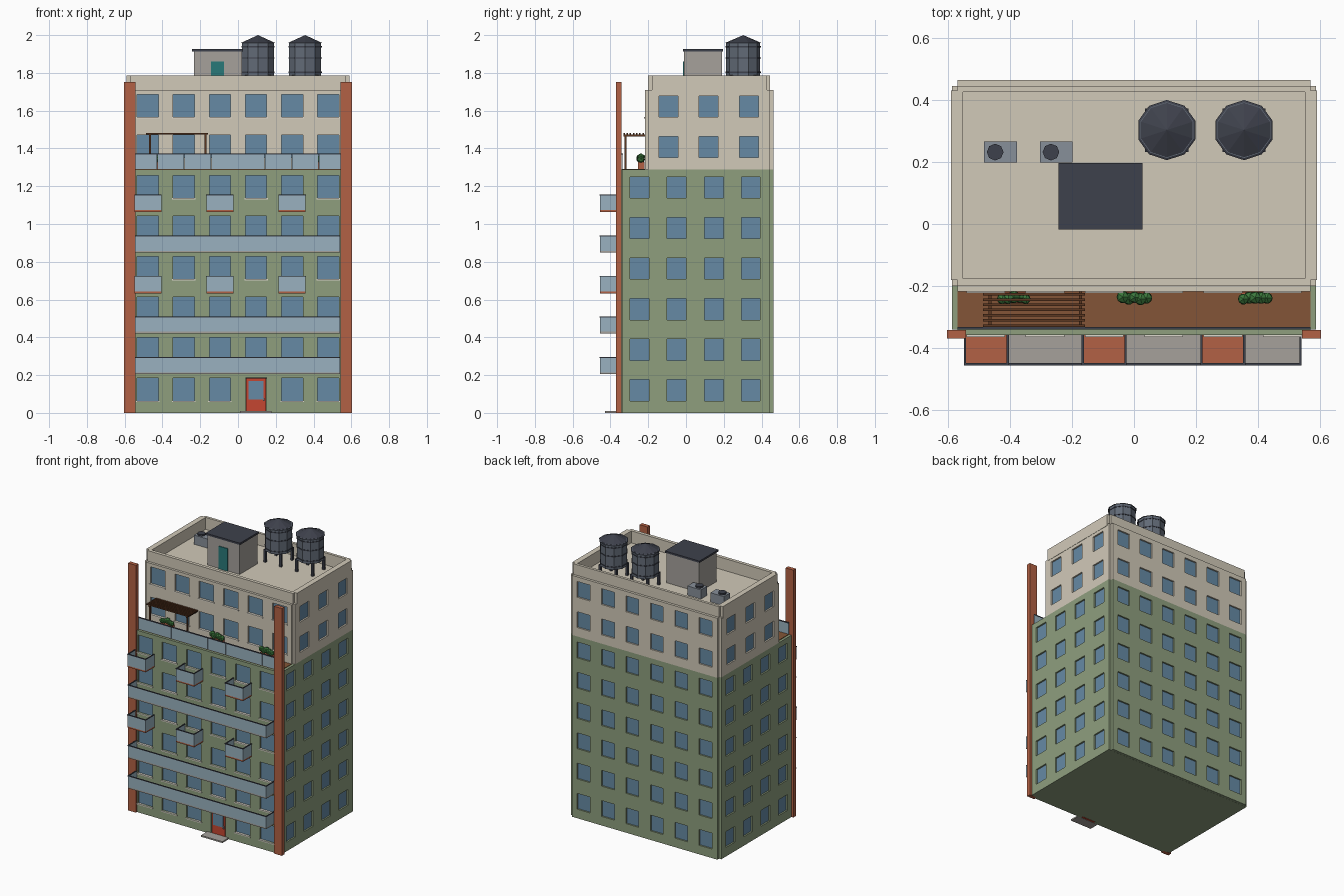
import bpy, bmesh, math, random
from mathutils import Matrix, Vector

if "Cube" in bpy.data.objects:
    bpy.data.objects.remove(bpy.data.objects["Cube"])

random.seed(4)
T = 0.018          # facade panel thickness
PITCH = 0.2145     # storey height
mats = {}


def mat(name, r, g, b):
    m = bpy.data.materials.new(name)
    m.diffuse_color = [(c / 255) ** 2.2 for c in (r, g, b)] + [1]
    m.use_nodes = True
    m.node_tree.nodes["Principled BSDF"].inputs["Base Color"].default_value = m.diffuse_color
    mats[name] = m


for row in [("green", 141, 157, 125), ("cream", 208, 200, 183), ("glass", 102, 137, 163),
            ("rail_glass", 152, 176, 190), ("brick", 177, 97, 70), ("dark", 64, 67, 77),
            ("deck", 130, 86, 58), ("wood", 92, 58, 38), ("red", 196, 72, 52),
            ("teal", 45, 120, 120), ("grey", 164, 160, 154), ("metal", 134, 142, 152),
            ("tank", 98, 106, 118), ("leaf", 62, 120, 62), ("sill", 222, 217, 205)]:
    mat(*row)


def finish(name, bm, m):
    me = bpy.data.meshes.new(name)
    bm.to_mesh(me)
    bm.free()
    ob = bpy.data.objects.new(name, me)
    bpy.context.collection.objects.link(ob)
    me.materials.append(mats[m])
    return ob


def boxes(name, m, items, rot=0):
    """items: (x0, x1, y0, y1, z0, z1)"""
    bm = bmesh.new()
    for x0, x1, y0, y1, z0, z1 in items:
        mx = Matrix.Translation(((x0 + x1) / 2, (y0 + y1) / 2, (z0 + z1) / 2)) @ \
            Matrix.Diagonal((x1 - x0, y1 - y0, z1 - z0, 1))
        bmesh.ops.create_cube(bm, size=1, matrix=mx)
    bm.transform(Matrix.Rotation(math.radians(rot), 4, 'Z'))
    return finish(name, bm, m)


def cyl(bm, x, y, z0, z1, r0, r1, n):
    bmesh.ops.create_cone(bm, cap_ends=True, segments=n, radius1=r0, radius2=r1, depth=z1 - z0,
                          matrix=Matrix.Translation((x, y, (z0 + z1) / 2)))


def wall(name, m, rot, d, u0, u1, v0, v1, cols, rows, w, h, sill=False, door=None):
    """Facade panel with window openings, built facing -y then turned about z."""
    holes_v = [(0.064 + PITCH * r, 0.064 + PITCH * r + h) for r in rows]
    us = [u0] + [c + s * w / 2 for c in cols for s in (-1, 1)] + [u1]
    vs = [v0] + [v for p in holes_v for v in p] + [v1]
    bm = bmesh.new()
    grid = [[bm.verts.new((u, -d, v)) for v in vs] for u in us]
    for i in range(len(us) - 1):
        for j in range(len(vs) - 1):
            if i % 2 and (j % 2 or (j == 0 and i // 2 == door)):
                continue
            bm.faces.new((grid[i][j], grid[i + 1][j], grid[i + 1][j + 1], grid[i][j + 1]))
    bm.transform(Matrix.Rotation(math.radians(rot), 4, 'Z'))
    ob = finish(name, bm, m)
    sol = ob.modifiers.new("thickness", 'SOLIDIFY')
    sol.thickness, sol.offset = T, -1
    wins = [(c, a, b) for i, c in enumerate(cols) for j, (a, b) in enumerate(holes_v)
            if not (i == door and j == 0)]
    boxes(name + "_window_panes", "glass",
          [(c - w / 2, c + w / 2, -d + 0.011, -d + T, a, b) for c, a, b in wins], rot)
    if sill:
        boxes(name + "_sills", "sill",
              [(c - w / 2 - .006, c + w / 2 + .006, -d - .006, -d + .011, a - .007, a) for c, a, b in wins], rot)


# Building masses
boxes("lower_core", "green", [(-.57, .57, -.34, .445, 0, 1.285)])
boxes("upper_core", "cream", [(-.57, .57, -.2, .445, 1.285, 1.70)])
boxes("terrace_floor", "deck", [(-.57, .57, -.338, -.217, 1.283, 1.292)])

# Facade panels on all four sides
cols6 = [-.478 + .1912 * i for i in range(6)]
lo4 = [-.247, -.05, .148, .343]
up3 = [-.093, .119, .333]
lo, up = range(6), (6, 7)
wall("front_wall_lower", "green", 0, .358, -.57, .57, 0, 1.288, cols6, lo, .113, .12, True, 3)
wall("front_wall_upper", "cream", 0, .217, -.57, .57, 1.288, 1.71, cols6, up, .113, .12, True)
wall("back_wall_lower", "green", 180, .464, -.57, .57, 0, 1.288, cols6, lo, .1, .112)
wall("back_wall_upper", "cream", 180, .464, -.57, .57, 1.288, 1.71, cols6, up, .1, .112)
for side, rot, s in (("right", 90, 1), ("left", -90, -1)):
    def rng(a, b):
        return sorted((s * a, s * b))
    wall(side + "_wall_lower", "green", rot, .588, *rng(-.34, .445), 0, 1.288,
         sorted(s * c for c in lo4), lo, .1, .112)
    wall(side + "_wall_upper", "cream", rot, .588, *rng(-.2, .445), 1.288, 1.71,
         sorted(s * c for c in up3), up, .1, .112)

# Roof parapet
boxes("parapet", "cream", [(-.57, .57, -.2, -.176, 1.70, 1.785), (-.57, .57, .426, .445, 1.70, 1.785),
                           (-.59, -.552, -.18, .43, 1.70, 1.785), (.552, .59, -.18, .43, 1.70, 1.785)])

# Brick fins at the front corners
boxes("corner_fins", "brick", [(-.603, -.542, -.37, -.342, 0, 1.752), (.542, .603, -.37, -.342, 0, 1.752)])


# Balconies: slab, three glass sides and a thin top rail
def balcony(name, slab, x0, x1, z0, z1):
    yb, yf, t = -.358, -.455, .005
    boxes(name + "_slab", slab, [(x0, x1, yf, yb, z0, z0 + .01)])
    ring = [(x0, x1, yf, yf + t), (x0, x0 + t, yf + t, yb), (x1 - t, x1, yf + t, yb)]
    boxes(name + "_glass", "rail_glass", [r + (z0 + .01, z1 - .005) for r in ring])
    boxes(name + "_rail", "dark", [(a - .001, b + .001, c - .002, d + .001, z1 - .005, z1) for a, b, c, d in ring])


for i, z in enumerate((.205, .42, .848)):
    balcony(f"long_balcony_{i}", "grey", -.545, .54, z, z + .09)
for i, z in enumerate((.633, 1.063)):
    for j, x in enumerate((-.548, -.168, .215)):
        balcony(f"small_balcony_{i}_{j}", "brick", x, x + .143, z, z + .093)

# Entrance
c = cols6[3]
boxes("door", "red", [(c - .052, c + .052, -.356, -.342, 0, .182)])
boxes("door_glass", "glass", [(c - .039, c + .039, -.359, -.354, .07, .168)])
boxes("door_handle", "metal", [(c + .036, c + .046, -.364, -.354, .062, .08)])
boxes("door_canopy", "dark", [(c - .057, c + .057, -.366, -.35, .182, .188)])
boxes("entrance_step", "grey", [(.01, .178, -.43, -.358, 0, .01)])

# Terrace glass railing
pw = 1.14 / 8
boxes("terrace_railing_glass", "rail_glass",
      [(-.569 + pw * i, -.571 + pw * (i + 1), -.34, -.335, 1.29, 1.37) for i in range(8)])
boxes("terrace_railing_top", "dark", [(-.57, .57, -.341, -.333, 1.368, 1.374)])

# Pergola
boxes("pergola_posts", "wood", [(x - .005, x + .005, -.325, -.315, 1.29, 1.465) for x in (-.465, -.172)])
boxes("pergola_beams", "wood", [(x - .005, x + .005, -.332, -.217, 1.463, 1.473) for x in (-.465, -.172)])
boxes("pergola_slats", "wood",
      [(-.487, -.158, y - .004, y + .004, 1.473, 1.481) for y in (-.227 - .0168 * i for i in range(7))])

# Planters with shrubs
px = (-.388, .002, .391)
boxes("planters", "brick", [(x - .045, x + .045, -.255, -.22, 1.29, 1.327) for x in px])
bm = bmesh.new()
for x in px:
    for k in range(5):
        r = random.uniform(.017, .023)
        bmesh.ops.create_icosphere(bm, subdivisions=1, radius=r, matrix=Matrix.Translation(
            (x - .038 + .019 * k, -.238 + random.uniform(-.005, .004), 1.342 + random.uniform(-.004, .012))))
finish("shrubs", bm, "leaf")

# Roof stair house
boxes("stair_house", "grey", [(-.234, .02, -.01, .19, 1.70, 1.915)])
boxes("stair_house_roof", "dark", [(-.243, .027, -.017, .197, 1.913, 1.926)])
boxes("stair_house_door", "teal", [(-.143, -.073, -.016, -.008, 1.70, 1.86)])

# Water tanks, ten-sided with conical roofs
for i, x in enumerate((.106, .355)):
    y = .303
    bm = bmesh.new()
    cyl(bm, x, y, 1.785, 1.962, .09, .09, 10)
    finish(f"tank_body_{i}", bm, "tank")
    bm = bmesh.new()
    cyl(bm, x, y, 1.958, 2.0, .097, 0, 10)
    finish(f"tank_roof_{i}", bm, "dark")
    bm = bmesh.new()
    for z in (1.80, 1.875, 1.935):
        cyl(bm, x, y, z, z + .007, .093, .093, 10)
    finish(f"tank_bands_{i}", bm, "dark")
    boxes(f"tank_legs_{i}", "dark", [(x + a - .008, x + a + .008, y + b - .008, y + b + .008, 1.70, 1.79)
                                     for a in (-.062, .062) for b in (-.062, .062)])

# Air conditioning units
for i, x in enumerate((-.484, -.304)):
    boxes(f"ac_unit_{i}", "metal", [(x, x + .106, .199, .267, 1.70, 1.765)])
    bm = bmesh.new()
    cyl(bm, x + .036, .232, 1.765, 1.777, .027, .027, 8)
    finish(f"ac_fan_{i}", bm, "dark")
